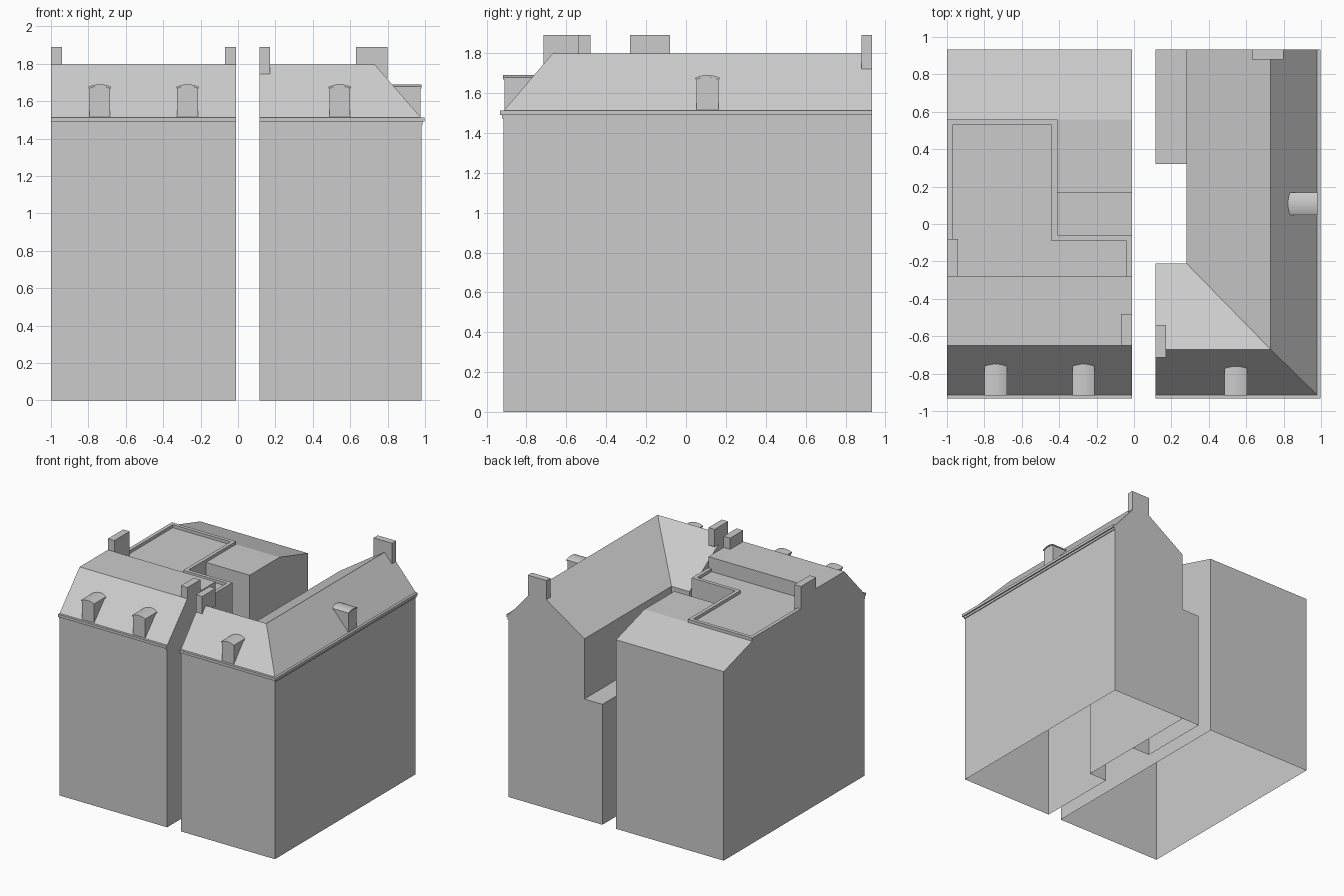
import bpy, bmesh, math
from mathutils import Matrix

if "Cube" in bpy.data.objects:
    bpy.data.objects.remove(bpy.data.objects["Cube"])


def finish(name, bm):
    bmesh.ops.recalc_face_normals(bm, faces=bm.faces)
    me = bpy.data.meshes.new(name)
    bm.to_mesh(me)
    bm.free()
    ob = bpy.data.objects.new(name, me)
    bpy.context.collection.objects.link(ob)
    return ob


def prism(name, pts, axis, a, b):
    """Extrude a closed 2D outline along an axis from a to b."""
    def place(p, t):
        return {'x': (t, p[0], p[1]), 'y': (p[0], t, p[1]), 'z': (p[0], p[1], t)}[axis]
    bm = bmesh.new()
    lo = [bm.verts.new(place(p, a)) for p in pts]
    hi = [bm.verts.new(place(p, b)) for p in pts]
    bm.faces.new(lo)
    bm.faces.new(hi)
    n = len(pts)
    for i in range(n):
        j = (i + 1) % n
        bm.faces.new((lo[i], lo[j], hi[j], hi[i]))
    return finish(name, bm)


def box(name, x0, x1, y0, y1, z0, z1):
    return prism(name, [(x0, y0), (x1, y0), (x1, y1), (x0, y1)], 'z', z0, z1)


def open_bottom(ob):
    """Remove the ground face so the building is an open shell."""
    bm = bmesh.new()
    bm.from_mesh(ob.data)
    ground = [f for f in bm.faces if all(v.co.z < 1e-4 for v in f.verts)]
    bmesh.ops.delete(bm, geom=ground, context='FACES_ONLY')
    bm.to_mesh(ob.data)
    bm.free()


# Left building: side profile with mansard front, sunken terrace and back slope
left = prism("left_building",
             [(-.915, 0), (-.915, 1.51), (-.65, 1.797), (-.28, 1.797), (-.28, 1.68),
              (.56, 1.68), (.933, 1.57), (.933, 0)], 'x', -1, -.01)

# Light well cut into its inner side
cutter = box("light_well_cutter", -.41, .05, -.06, .167, 1.0, 2)
cutter.hide_render = True
mod = left.modifiers.new("light_well", 'BOOLEAN')
mod.operation = 'DIFFERENCE'
mod.solver = 'EXACT'
mod.object = cutter
bpy.context.view_layer.objects.active = left
left.select_set(True)
bpy.ops.object.modifier_apply(modifier=mod.name)
bpy.data.objects.remove(cutter)
open_bottom(left)

# Low parapet around the L-shaped terrace
prism("terrace_parapet",
      [(-1, -.28), (-1, .56), (-.41, .56), (-.41, -.06), (-.01, -.06), (-.01, -.28),
       (-.04, -.28), (-.04, -.09), (-.44, -.09), (-.44, .53), (-.97, .53), (-.97, -.28)],
      'z', 1.67, 1.705)

# Right building: L-shaped open shell with hipped corner, valley and two gables
bm = bmesh.new()
plan = [(.115, -.915), (.98, -.915), (.98, .933), (.28, .933), (.28, -.21), (.115, -.21)]
A, B, C, D, E, F = [bm.verts.new((x, y, 0)) for x, y in plan]
a, b, c, d, e, f = [bm.verts.new((x, y, 1.51 if i < 3 else 1.5))
                    for i, (x, y) in enumerate(plan)]
r1, r2, r3 = [bm.verts.new(p) for p in
              ((.115, -.67, 1.797), (.73, -.67, 1.797), (.73, .933, 1.797))]
for face in ((A, B, b, a), (B, C, c, b), (C, D, d, r3, c),
             (D, E, e, d), (E, F, f, e), (F, A, a, r1, f),
             (a, b, r2, r1), (b, c, r3, r2), (r2, r3, d, e), (r1, r2, e, f)):
    bm.faces.new(face)
finish("right_building", bm)

# Low rear annex in the courtyard
open_bottom(box("rear_annex", .115, .28, .32, .933, 0, 1.0))

# Stepped cornices along the street sides
for step, (out, z0, z1) in enumerate(((.018, 1.49, 1.512), (.007, 1.472, 1.49))):
    y = -.915 - out
    x = .98 + out
    box(f"left_cornice_{step}", -1, -.01, y, -.905, z0, z1)
    prism(f"right_cornice_{step}",
          [(.115, y), (x, y), (x, .933), (.97, .933), (.97, -.905), (.115, -.905)],
          'z', z0, z1)

# Chimneys
for i, dims in enumerate(((-1, -.94, -.28, -.08, 1.65), (-.07, -.01, -.65, -.48, 1.7),
                          (.115, .172, -.715, -.54, 1.745), (.63, .80, .88, .933, 1.72))):
    box(f"chimney_{i}", *dims, 1.89)


def arc(half, z_edge, z_top, n=8):
    return [(half * (1 - 2 * i / n),
             z_top - (z_top - z_edge) * (1 - 2 * i / n) ** 2) for i in range(n + 1)]


# Dormers with shallow arched caps
for i, (x, y, turn) in enumerate(((-.74, -.915, 0), (-.27, -.915, 0),
                                  (.545, -.915, 0), (.98, .108, 90))):
    body = prism(f"dormer_{i}",
                 [(-.055, 1.49), (.055, 1.49)] + arc(.055, 1.668, 1.68), 'y', .004, .18)
    cap = prism(f"dormer_cap_{i}",
                arc(.06, 1.677, 1.69) + arc(.06, 1.667, 1.68)[::-1], 'y', -.002, .18)
    for ob in (body, cap):
        ob.data.transform(Matrix.Translation((x, y, 0)) @
                          Matrix.Rotation(math.radians(turn), 4, 'Z'))
